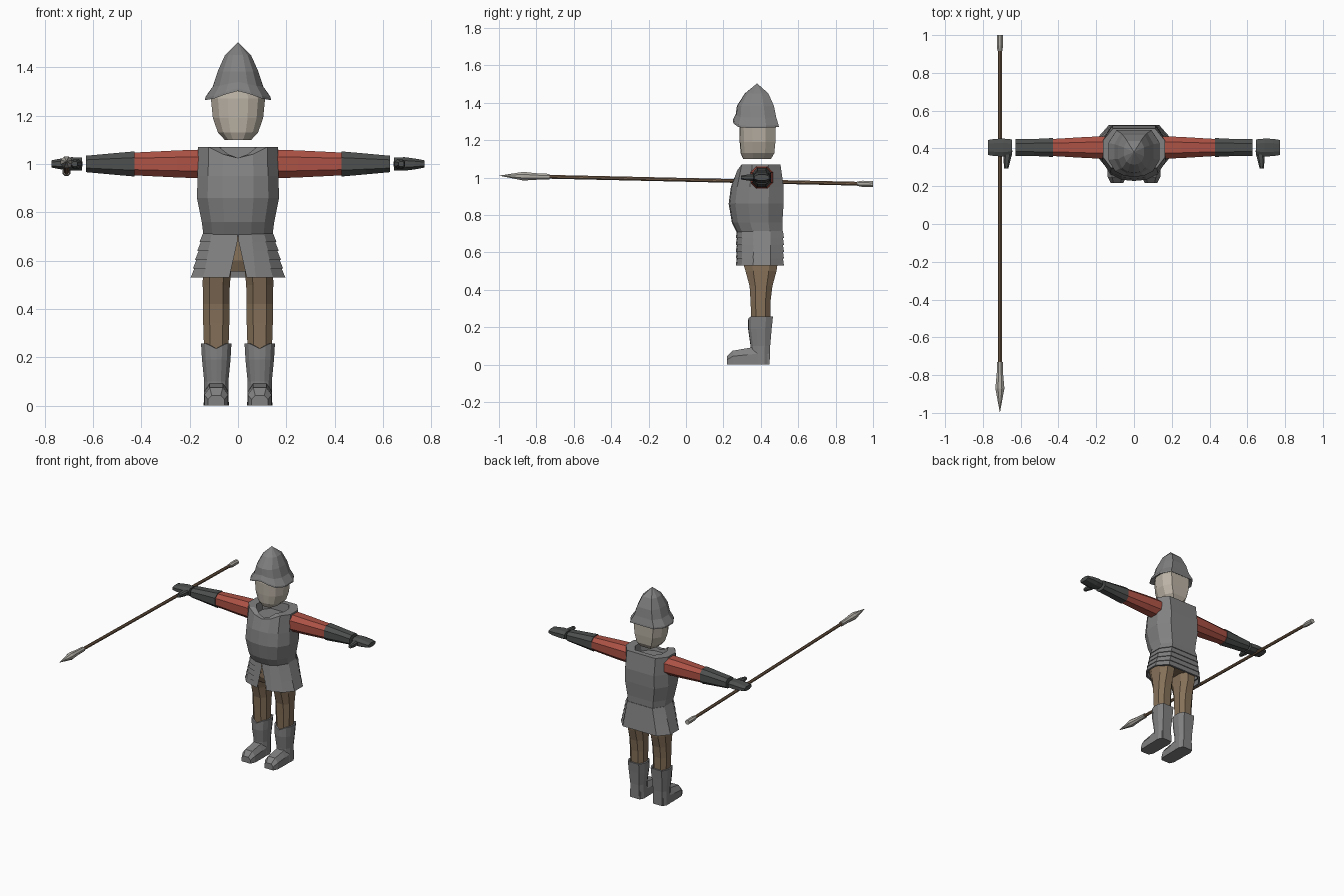
import bpy, bmesh, math

if "Cube" in bpy.data.objects:
    bpy.data.objects.remove(bpy.data.objects["Cube"])

def material(name, rgb):
    m = bpy.data.materials.new(name)
    m.diffuse_color = (*rgb, 1)
    m.use_nodes = True
    m.node_tree.nodes["Principled BSDF"].inputs["Base Color"].default_value = m.diffuse_color
    return m

STEEL = material("steel grey", (0.22, 0.22, 0.22))
DARK = material("dark gauntlet grey", (0.075, 0.078, 0.078))
RED = material("red sleeve", (0.42, 0.085, 0.06))
BROWN = material("brown cloth", (0.24, 0.165, 0.10))
WOOD = material("wood", (0.20, 0.125, 0.075))
SKIN = material("pale skin", (0.50, 0.45, 0.38))
BRIGHT = material("bright metal", (0.44, 0.42, 0.38))

CY = 0.39  # depth of the figure's centre line

def loft(name, rings, mat, caps=(True, True), closed=True):
    """Skin equal-length rings of points; one-point rings make a tip."""
    bm = bmesh.new()
    vs = [[bm.verts.new(p) for p in r] for r in rings]
    for a, b in zip(vs, vs[1:]):
        n = max(len(a), len(b))
        for i in range(n if closed else n - 1):
            j = (i + 1) % n
            if len(b) == 1:
                bm.faces.new((a[i], a[j], b[0]))
            elif len(a) == 1:
                bm.faces.new((a[0], b[j], b[i]))
            else:
                bm.faces.new((a[i], a[j], b[j], b[i]))
    if caps[0] and len(vs[0]) > 2:
        bm.faces.new(vs[0][::-1])
    if caps[1] and len(vs[-1]) > 2:
        bm.faces.new(vs[-1])
    bmesh.ops.recalc_face_normals(bm, faces=bm.faces[:])
    me = bpy.data.meshes.new(name)
    bm.to_mesh(me)
    bm.free()
    me.materials.append(mat)
    ob = bpy.data.objects.new(name, me)
    bpy.context.collection.objects.link(ob)
    return ob

# Half cross-section from front middle to back middle; mirrored to 12 points
HALF = [(0, -1), (.38, -.96), (.74, -.76), (1, -.28), (1, .45), (.68, 1), (0, 1)]
SECTION = HALF + [(-u, v) for u, v in HALF[-2:0:-1]]

def body_ring(z, hx, y0, y1, drop=(0,) * 7, cx=0):
    """Horizontal ring; drop raises or lowers each point of the half section."""
    d = list(drop) + list(drop[-2:0:-1])
    return [(cx + u * hx, (y0 + y1) / 2 + v * (y1 - y0) / 2, z + d[i])
            for i, (u, v) in enumerate(SECTION)]

def oct_pts(ha, hb, k=0.5):
    return [(ha, -hb * k), (ha, hb * k), (ha * k, hb), (-ha * k, hb),
            (-ha, hb * k), (-ha, -hb * k), (-ha * k, -hb), (ha * k, -hb)]

def ring_x(x, hy, hz, cy=0.405, cz=1.0):
    return [(x, cy + a, cz + b) for a, b in oct_pts(hy, hz)]

def ring_z(z, cx, hx, y0, y1, k=0.5):
    return [(cx + a, (y0 + y1) / 2 + b, z) for a, b in oct_pts(hx, (y1 - y0) / 2, k)]

# Breastplate with a scooped collar and a recessed neck opening
scoop = (-.045, -.03, 0, 0, 0, 0, 0)
loft("breastplate", [
    body_ring(.70, .142, .275, .515),
    body_ring(.76, .150, .245, .515),
    body_ring(.86, .170, .228, .522),
    body_ring(.95, .167, .240, .522),
    body_ring(1.07, .165, .270, .505, scoop),
    body_ring(1.07, .105, .295, .470, scoop),
    body_ring(1.01, .100, .300, .465)], STEEL)

# Skirt of overlapping plates, split at the front
def skirt_ring(z, grow=0):
    t = (.72 - z) / .19
    hx = .143 + .047 * t + grow
    gap = max(.001, .036 * (.69 - z) / .16)
    y0, y1 = .272 - grow, .518 + grow
    cy, hy = (y0 + y1) / 2, (y1 - y0) / 2
    right = [(gap, cy - hy)] + [(u * hx, cy + v * hy) for u, v in HALF[1:]]
    pts = right + [(-x, y) for x, y in right[-2::-1]]
    return [(x, y, z) for x, y in pts]

rows = 5
for i in range(rows):
    top = .715 - i * .0365
    bot = top - .039
    loft(f"skirt_plate_{i + 1}",
         [skirt_ring(top, -.006), skirt_ring(top, 0), skirt_ring(bot, .006),
          skirt_ring(bot, -.008)], STEEL, (False, False), closed=False)

# Pelvis under the skirt
loft("pelvis", [body_ring(.555, .135, .305, .49), body_ring(.60, .140, .285, .505),
                body_ring(.70, .130, .285, .505)], BROWN)

# Head
loft("head", [body_ring(1.10, .055, .305, .455), body_ring(1.13, .083, .292, .472),
              body_ring(1.19, .104, .287, .478), body_ring(1.27, .112, .285, .480),
              body_ring(1.33, .085, .295, .465)], SKIN)

# Helmet with flared brim arched over the face
arch = (.038, .024, .006, 0, .002, .006, .006)
loft("helmet", [
    body_ring(1.30, .085, .295, .465),
    body_ring(1.272, .122, .262, .485, arch),
    body_ring(1.264, .136, .250, .497, arch),
    body_ring(1.275, .135, .252, .495, arch),
    body_ring(1.32, .104, .266, .482, [a * .5 for a in arch]),
    body_ring(1.383, .084, .272, .470),
    body_ring(1.45, .054, .315, .440),
    [(0, .38, 1.503)]], STEEL, (False, False))

for s, side in ((1, "left"), (-1, "right")):
    # Sleeve, gauntlet cuff, hand and thumb
    loft(side + "_sleeve", [ring_x(s * .13, .060, .060), ring_x(s * .25, .056, .056),
                            ring_x(s * .432, .045, .047)], RED)
    loft(side + "_gauntlet", [ring_x(s * .428, .050, .052), ring_x(s * .53, .045, .043),
                              ring_x(s * .628, .044, .034)], DARK)
    loft(side + "_hand", [ring_x(s * .645, .043, .026), ring_x(s * .69, .047, .028),
                          ring_x(s * .735, .046, .022), ring_x(s * .772, .040, .015)], DARK)
    loft(side + "_thumb", [[(s * x + a, y, 1.0 + b) for a, b in oct_pts(w, h)]
                           for x, y, w, h in ((.665, .39, .022, .018), (.672, .345, .020, .018),
                                              (.676, .295, .011, .011))], DARK)

    # Trouser leg
    cx = s * .090
    loft(side + "_trouser_leg", [
        ring_z(.22, cx, .050, .350, .450), ring_z(.34, cx, .054, .345, .452),
        ring_z(.42, cx, .055, .340, .462), ring_z(.50, cx, .056, .318, .484),
        ring_z(.58, cx * .95, .060, .295, .495)], BROWN)

    # Boot shaft with notched cuff
    notch = (-.022, -.01, 0, 0, 0, 0, 0)
    loft(side + "_boot_shaft", [
        body_ring(0, .052, .345, .447, cx=cx), body_ring(.10, .050, .345, .450, cx=cx),
        body_ring(.19, .059, .332, .458, cx=cx), body_ring(.258, .063, .332, .465, notch, cx),
        body_ring(.258, .053, .342, .455, notch, cx),
        body_ring(.235, .050, .345, .450, cx=cx)], STEEL)

    # Boot foot, lofted from heel to toe
    def foot_ring(y, w, h):
        return [(cx - w, y, 0), (cx - w, y, h * .6), (cx - w * .55, y, h),
                (cx + w * .55, y, h), (cx + w, y, h * .6), (cx + w, y, 0)]
    loft(side + "_boot_foot", [foot_ring(.445, .040, .09), foot_ring(.40, .050, .10),
                               foot_ring(.33, .051, .088), foot_ring(.25, .049, .074),
                               foot_ring(.218, .034, .042)], STEEL)

# Spear: slightly tilted shaft with a leaf-shaped head and a butt cap
def spear_ring(y, w, h, n=8):
    cz = .9875 - .0225 * y
    return [(-.71 + w * math.cos(math.tau * (i + .5 * (n > 4)) / n), y,
             cz + h * math.sin(math.tau * (i + .5 * (n > 4)) / n)) for i in range(n)]

loft("spear_shaft", [spear_ring(-.75, .011, .011), spear_ring(.94, .011, .011)], WOOD)
loft("spear_head", [spear_ring(-.73, .017, .017), spear_ring(-.79, .018, .018),
                    spear_ring(-.87, .026, .025), [(-.71, -1.0, 1.01)]], BRIGHT)
loft("spear_butt", [spear_ring(.915, .014, .013), spear_ring(.945, .018, .018),
                    spear_ring(1.0, .017, .017)], BRIGHT)
